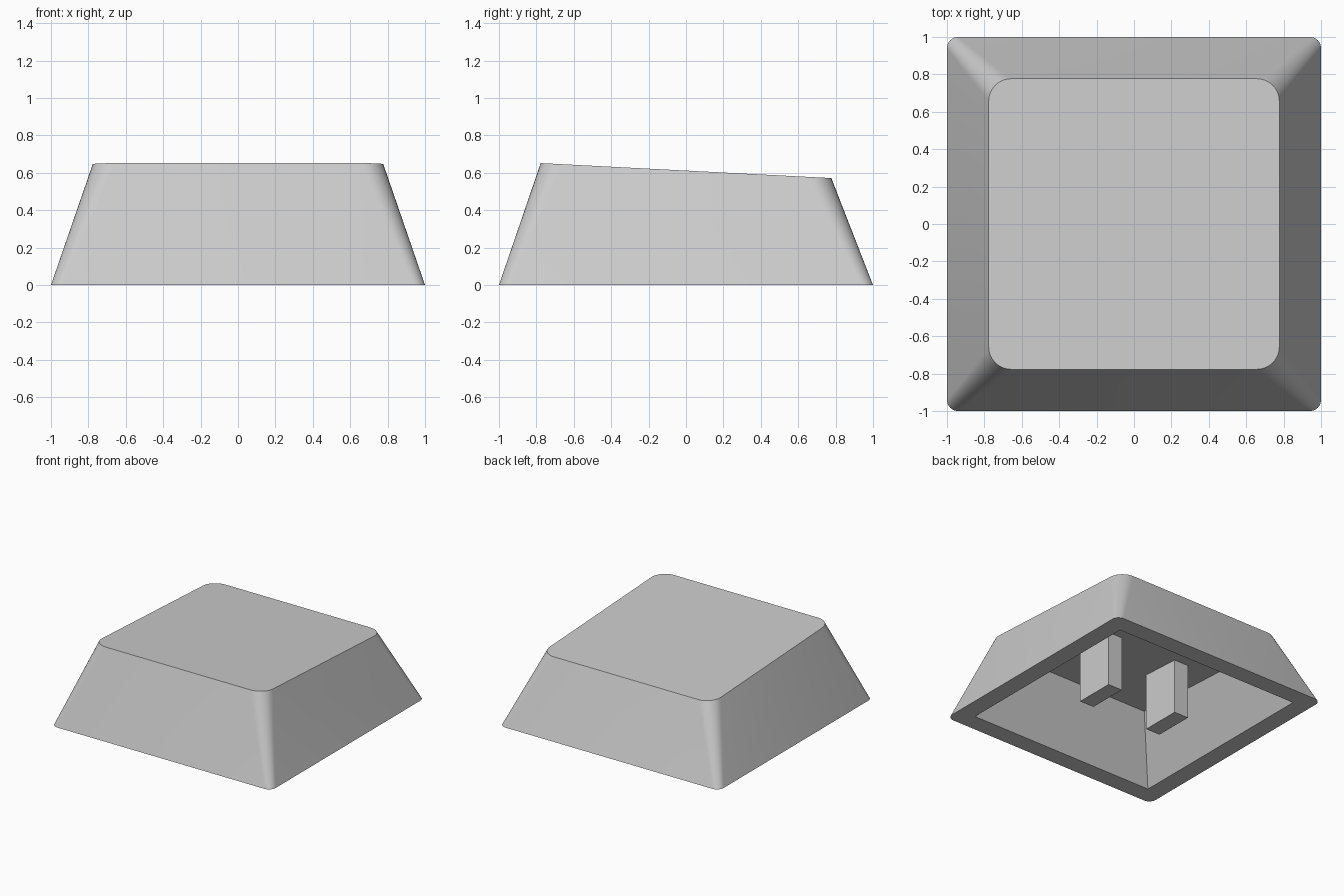
import bpy, bmesh, math

default = bpy.data.objects.get("Cube")
if default:
    bpy.data.objects.remove(default, do_unlink=True)

grey = bpy.data.materials.new("light grey plastic")
grey.use_nodes = True
colour = (0.6, 0.6, 0.6, 1)
grey.diffuse_color = colour
grey.node_tree.nodes["Principled BSDF"].inputs["Base Color"].default_value = colour

SEGMENTS = 8          # per rounded corner
WALL = 0.15           # thickness of the shell
CORNERS = [(1, -1), (1, 1), (-1, 1), (-1, -1)]


def top_height(y):
    return 0.612 - 0.0515 * y


def finish(name, bm):
    bmesh.ops.recalc_face_normals(bm, faces=bm.faces)
    mesh = bpy.data.meshes.new(name)
    bm.to_mesh(mesh)
    bm.free()
    mesh.materials.append(grey)
    obj = bpy.data.objects.new(name, mesh)
    bpy.context.collection.objects.link(obj)
    return obj


def rounded_ring(bm, half, radius, height):
    """Counter-clockwise rounded square, starting at the front +x corner."""
    ring = []
    for k, (sx, sy) in enumerate(CORNERS):
        for s in range(SEGMENTS + 1):
            a = math.radians(90) * (k - 1 + s / SEGMENTS)
            x = sx * (half - radius) + radius * math.cos(a)
            y = sy * (half - radius) + radius * math.sin(a)
            ring.append(bm.verts.new((x, y, height(y))))
    return ring


def square_ring(bm, half, height):
    return [bm.verts.new((sx * half, sy * half, height(sy * half))) for sx, sy in CORNERS]


# Hollow tapered cap with a sloping top
bm = bmesh.new()
base = rounded_ring(bm, 1.0, 0.06, lambda y: 0)
top = rounded_ring(bm, 0.777, 0.12, top_height)
opening = square_ring(bm, 0.85, lambda y: 0)
ceiling = square_ring(bm, 0.777 - WALL, lambda y: top_height(y) - WALL)

# Outer walls, each split from its front top to its back bottom
count = len(base)
for i in range(count):
    j = (i + 1) % count
    if base[i].co.y <= base[j].co.y:
        bm.faces.new((base[i], base[j], top[i]))
        bm.faces.new((base[j], top[j], top[i]))
    else:
        bm.faces.new((base[i], base[j], top[j]))
        bm.faces.new((base[i], top[j], top[i]))
bm.faces.new(top)

# Bottom rim and cavity walls
for k in range(4):
    n = (k + 1) % 4
    first = k * (SEGMENTS + 1)
    last = first + SEGMENTS
    for i in range(first, last):
        bm.faces.new((opening[k], base[i + 1], base[i]))
    bm.faces.new((opening[k], opening[n], base[(last + 1) % count], base[last]))
    bm.faces.new((opening[k], ceiling[k], ceiling[n], opening[n]))
bm.faces.new(ceiling)
cap = finish("cap_shell", bm)

# Smooth corners, crisp rims
bpy.ops.object.select_all(action="DESELECT")
cap.select_set(True)
bpy.context.view_layer.objects.active = cap
bpy.ops.object.shade_smooth_by_angle(angle=math.radians(30))

# Two mounting posts hanging from the ceiling
for side, name in ((1, "left_post"), (-1, "right_post")):
    bm = bmesh.new()
    bmesh.ops.create_cube(bm, size=1)
    bmesh.ops.scale(bm, vec=(0.13, 0.333, 0.5), verts=bm.verts)
    bmesh.ops.translate(bm, vec=(side * 0.325, 0, 0.25), verts=bm.verts)
    finish(name, bm)
